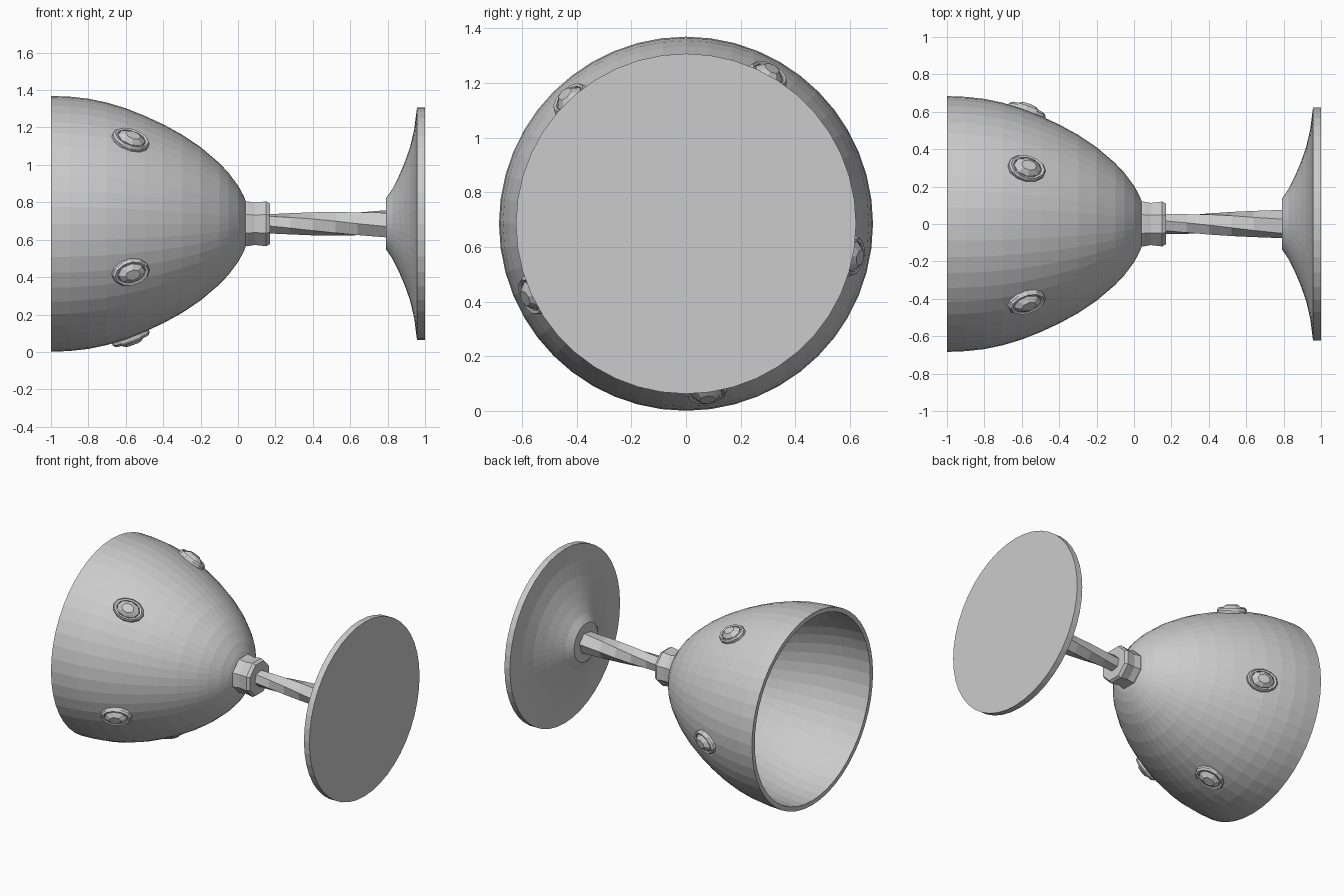
import bpy, bmesh
from math import sin, cos, pi, radians
from mathutils import Vector, Matrix

if "Cube" in bpy.data.objects:
    bpy.data.objects.remove(bpy.data.objects["Cube"])

AXIS_Z = 0.685


def finish(name, bm):
    bmesh.ops.recalc_face_normals(bm, faces=bm.faces)
    mesh = bpy.data.meshes.new(name)
    bm.to_mesh(mesh)
    bm.free()
    obj = bpy.data.objects.new(name, mesh)
    bpy.context.collection.objects.link(obj)
    return obj


def loft(name, rings, closed=False, frame=None):
    """Skin a list of equally sized point rings; cap the ends unless closed."""
    bm = bmesh.new()
    vr = [[bm.verts.new(frame @ p if frame else p) for p in ring] for ring in rings]
    pairs = list(zip(vr, vr[1:])) + ([(vr[-1], vr[0])] if closed else [])
    n = len(rings[0])
    for a, b in pairs:
        for i in range(n):
            j = (i + 1) % n
            bm.faces.new((a[i], a[j], b[j], b[i]))
    if not closed:
        bm.faces.new(vr[0])
        bm.faces.new(vr[-1])
    return finish(name, bm)


def lathe(name, profile, sides, start=0.0, twist=0.0):
    """Revolve (x, radius) points about the goblet's long axis."""
    rings = []
    for k, (x, r) in enumerate(profile):
        off = start + twist * k / (len(profile) - 1)
        rings.append([Vector((x, r * cos(off + 2 * pi * i / sides),
                              AXIS_Z + r * sin(off + 2 * pi * i / sides)))
                      for i in range(sides)])
    return loft(name, rings)


# Bowl: outer skin up to the rim, then the inner skin
outer = [(0.04, 0.125), (0.03, 0.15), (0.0, 0.205), (-0.05, 0.272), (-0.1, 0.325),
         (-0.2, 0.41), (-0.3, 0.477), (-0.4, 0.532), (-0.5, 0.578), (-0.6, 0.618),
         (-0.7, 0.648), (-0.8, 0.669), (-0.9, 0.68), (-1.0, 0.684)]
inner = [(-1.0, 0.652), (-0.9, 0.648), (-0.8, 0.637), (-0.7, 0.615), (-0.6, 0.585),
         (-0.5, 0.545), (-0.4, 0.497), (-0.3, 0.44), (-0.2, 0.37), (-0.1, 0.28),
         (-0.05, 0.215), (-0.02, 0.15), (0.0, 0.04)]
lathe("bowl", outer + inner, 48)

# Octagonal collar under the bowl
lathe("collar", [(0.02, 0.125), (0.05, 0.13), (0.09, 0.122), (0.15, 0.13), (0.17, 0.118)],
      8, radians(22.5))

# Twisted six-sided stem
lathe("stem", [(0.16, 0.054), (0.28, 0.057), (0.4, 0.062), (0.52, 0.066),
               (0.64, 0.07), (0.81, 0.078)], 6, 0.2, radians(60))

# Flared foot ending in a thin flat disc
lathe("foot", [(0.79, 0.135), (0.825, 0.185), (0.86, 0.255), (0.89, 0.325),
               (0.92, 0.41), (0.942, 0.505), (0.957, 0.622), (1.0, 0.622)], 44)

# Five oval jewels in raised settings around the bowl
def oval(scale, height, n=12):
    return [Vector((0.105 * scale * cos(2 * pi * i / n),
                    0.076 * scale * sin(2 * pi * i / n), height)) for i in range(n)]


for k in range(5):
    a = radians(61 + 72 * k)
    radial = Vector((0, cos(a), sin(a)))
    normal = (radial * 0.94 + Vector((0.34, 0, 0))).normalized()
    side = Vector((0, -sin(a), cos(a)))
    along = side.cross(normal)
    frame = Matrix((along, side, normal)).transposed().to_4x4()
    frame.translation = Vector((-0.575, 0, AXIS_Z)) + radial * 0.609
    loft(f"jewel_setting_{k + 1}", [oval(1.0, -0.02), oval(1.0, 0.012), oval(0.9, 0.024),
                                    oval(0.76, 0.02), oval(0.76, -0.02)], True, frame)
    loft(f"jewel_{k + 1}", [oval(0.76, -0.015, 8), oval(0.74, 0.02, 8),
                            oval(0.4, 0.043, 8)], False, frame)
